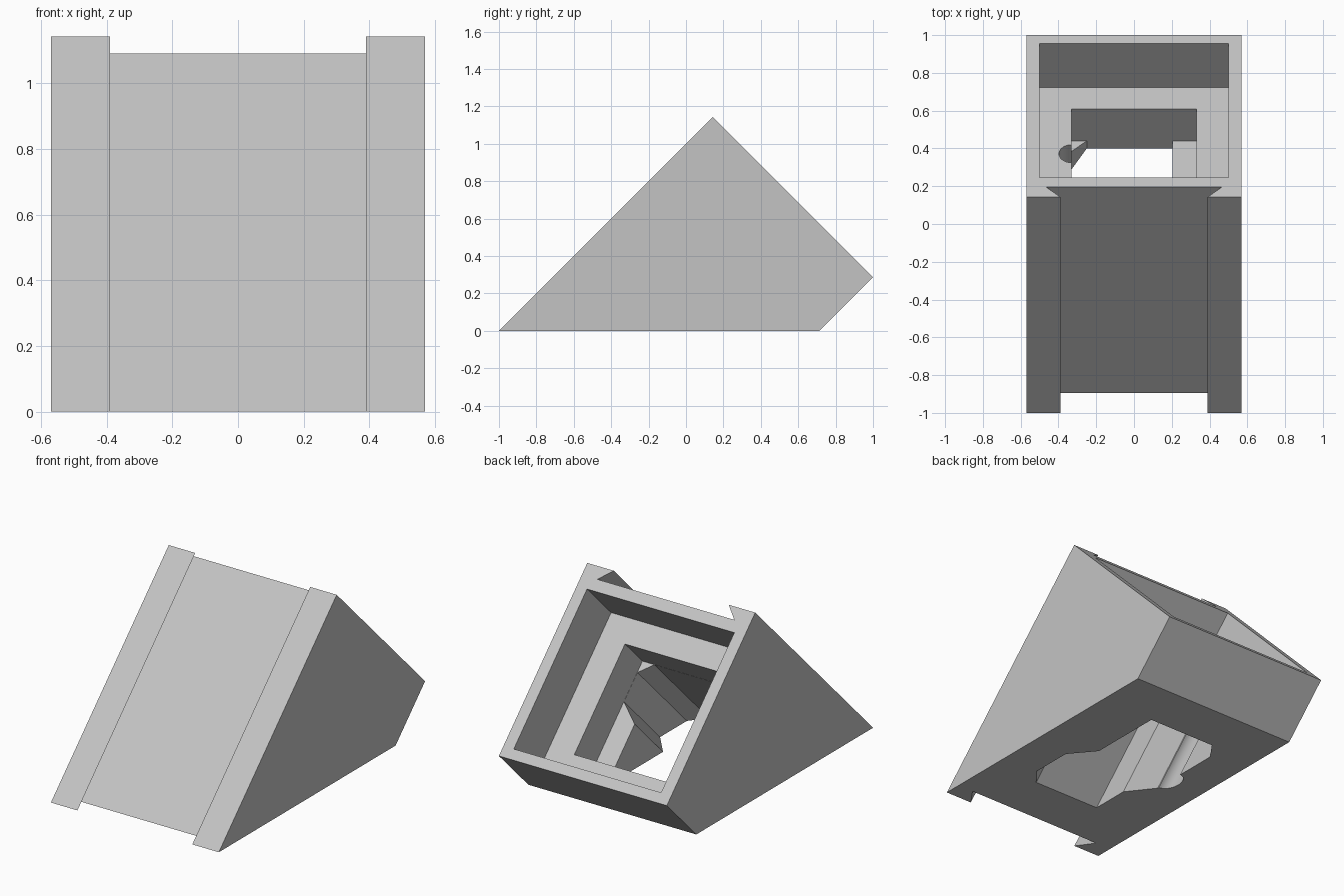
import bpy, bmesh, math

if "Cube" in bpy.data.objects:
    bpy.data.objects.remove(bpy.data.objects["Cube"])


# Slanted frame: t runs down the sloped length, s is the depth normal to the rear face
def slanted(x, t, s):
    return (x, (s + t) / 2, (s - t) / 2)


def prism(name, start, end):
    """Solid between two matching polygon loops."""
    bm = bmesh.new()
    a = [bm.verts.new(p) for p in start]
    b = [bm.verts.new(p) for p in end]
    bm.faces.new(a)
    bm.faces.new(b[::-1])
    n = len(a)
    for i in range(n):
        j = (i + 1) % n
        bm.faces.new((a[i], b[i], b[j], a[j]))
    bmesh.ops.recalc_face_normals(bm, faces=bm.faces)
    mesh = bpy.data.meshes.new(name)
    bm.to_mesh(mesh)
    bm.free()
    obj = bpy.data.objects.new(name, mesh)
    bpy.context.collection.objects.link(obj)
    return obj


def depth_prism(name, outline, s0, s1):
    """Prism of an (x, t) outline between two depths."""
    return prism(name, [slanted(x, t, s0) for x, t in outline],
                 [slanted(x, t, s1) for x, t in outline])


def rect(hx, t0, t1):
    return [(-hx, t0), (hx, t0), (hx, t1), (-hx, t1)]


# Wedge-shaped body
W = 0.57
side = [(-1, 0), (0.143, 1.143), (1, 0.286), (0.714, 0)]
body = prism("slanted_socket_block", [(-W, y, z) for y, z in side],
             [(W, y, z) for y, z in side])

# Dovetail groove along the sloped front
slope = (0.465 - 0.39) / 0.105
lip = 0.39 - 0.1 * slope
groove = [(-lip, -1.1), (lip, -1.1), (0.465, -0.895), (-0.465, -0.895)]
groove[0:2] = [(-0.39 + 0.1 * slope, -1.1), (lip, -1.1)]

# Keyed through-hole with half-width ledges and clipped corners
keyed = [(0.205, 0.40), (0.205, -0.07), (0.33, -0.22), (0.33, -0.48), (0.25, -0.58),
         (-0.205, -0.58), (-0.205, -0.34), (-0.33, -0.18), (-0.33, 0.29), (-0.25, 0.40)]

# Round relief channel in one side wall
channel = [(-0.33 + 0.067 * math.cos(a), -0.075 + 0.095 * math.sin(a))
           for a in (2 * math.pi * i / 48 for i in range(48))]

cutters = [
    depth_prism("groove_cutter", groove, -2, 2),
    depth_prism("pocket_cutter", rect(0.5, -0.795, 0.625), 0.819, 1.5),
    depth_prism("hole_cutter", rect(0.331, -0.581, 0.401), 0.48, 0.9),
    depth_prism("keyed_cutter", keyed, -0.9, 0.6),
    depth_prism("channel_cutter", channel, -0.6, 0.95),
]

bpy.context.view_layer.objects.active = body
body.select_set(True)
for c in cutters:
    mod = body.modifiers.new(c.name, 'BOOLEAN')
    mod.operation = 'DIFFERENCE'
    mod.solver = 'EXACT'
    mod.object = c
    bpy.ops.object.modifier_apply(modifier=mod.name)
    bpy.data.objects.remove(c, do_unlink=True)

# Single grey finish
grey = bpy.data.materials.new("plain_grey")
grey.diffuse_color = (0.55, 0.55, 0.55, 1)
grey.use_nodes = True
grey.node_tree.nodes["Principled BSDF"].inputs["Base Color"].default_value = grey.diffuse_color
body.data.materials.clear()
body.data.materials.append(grey)
for p in body.data.polygons:
    p.material_index = 0
bpy.ops.object.shade_smooth_by_angle(angle=math.radians(30))
